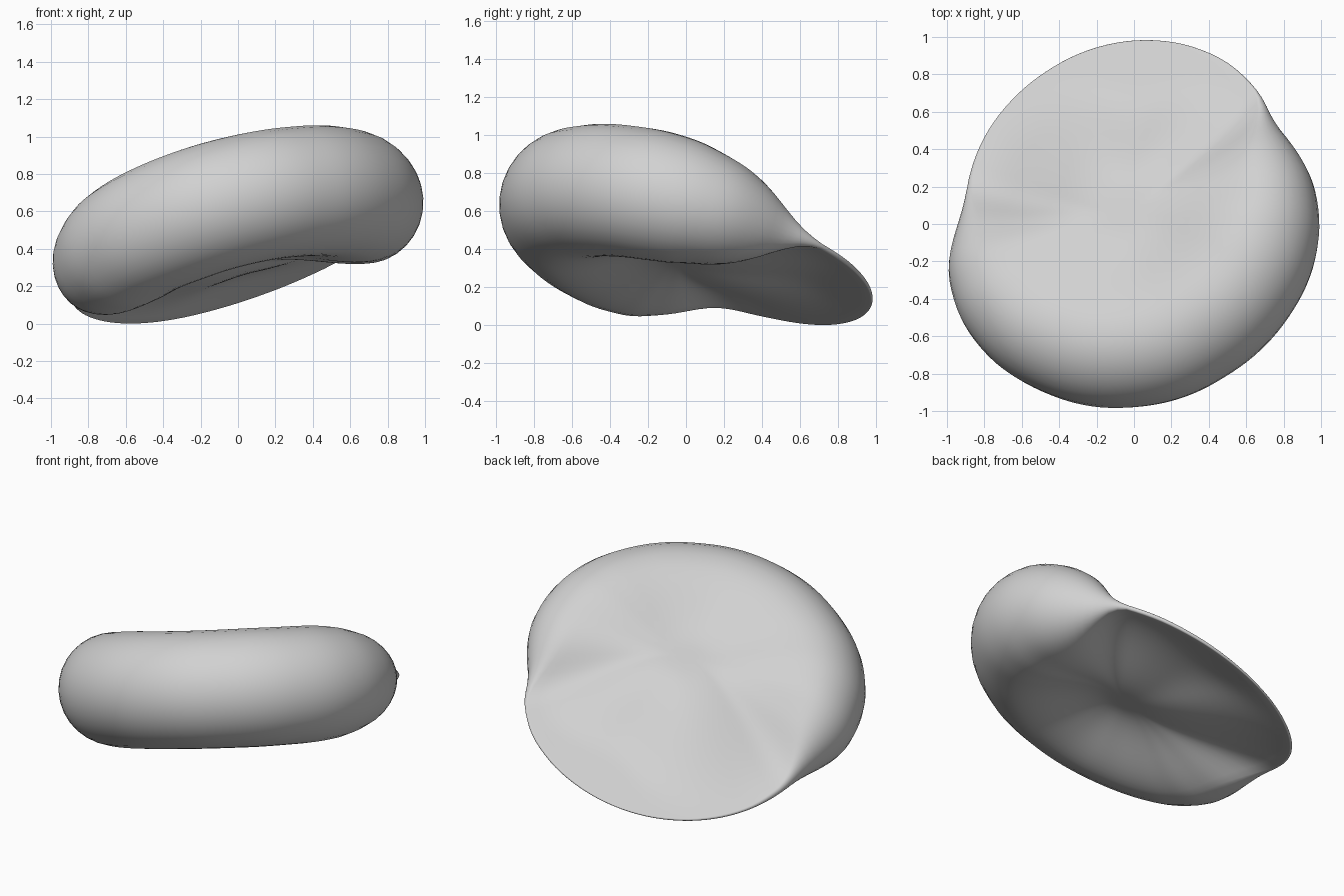
import bpy, bmesh, math
from mathutils import Vector

cube = bpy.data.objects.get("Cube")
if cube:
    bpy.data.objects.remove(cube, do_unlink=True)

SEG, FLAT, ARC = 120, 16, 16
SLOPE_X, SLOPE_Y = 0.27, -0.30            # tilt of the mid-plane
TOP_MID, BOTTOM_MID = 0.22, 0.15          # half thicknesses at the middle
NORMAL = Vector((-SLOPE_X, -SLOPE_Y, 1)).normalized()

# Outline radius by angle in degrees, seen from above
OUTLINE = [(0, .99), (15, .98), (30, .935), (37, .92), (45, .965), (60, 1.0),
           (75, 1.0), (90, .985), (105, .965), (120, .945), (135, .935),
           (150, .93), (165, .92), (172, .915), (180, .94), (195, 1.03),
           (210, 1.06), (225, 1.05), (240, 1.02), (255, 1.0), (270, .975),
           (285, .96), (300, .945), (315, .95), (330, .96), (345, .98), (360, .99)]
# Radius of the rounded edge: fat roll in front, thin brim behind
ROLL = [(0, .33), (20, .27), (30, .21), (37, .12), (44, .015), (100, .006),
        (150, .012), (166, .03), (172, .08), (180, .18), (195, .29), (210, .33),
        (240, .345), (315, .35), (345, .345), (360, .33)]


def lookup(table, angle):
    for (a0, v0), (a1, v1) in zip(table, table[1:]):
        if a0 <= angle <= a1:
            return v0 + (v1 - v0) * (angle - a0) / (a1 - a0)


def smooth_lookup(table, angle):
    # Average over a few degrees to round off the corners
    return sum(lookup(table, (angle + d) % 360) for d in (-4, -2, 0, 2, 4)) / 5


def bump(angle, centre, width):
    return math.exp(-((angle - centre) / width) ** 2)


def profile(angle):
    """Section from the top middle, round the edge, to the bottom middle."""
    t = math.radians(angle)
    c, s = math.cos(t), math.sin(t)
    along = Vector((c, s, SLOPE_X * c + SLOPE_Y * s))
    out = along.normalized()
    roll = smooth_lookup(ROLL, angle)
    core = smooth_lookup(OUTLINE, angle) - roll
    sag = Vector((0, 0, -0.085 * bump(angle, 125, 55)))   # brim droops
    thin_from = 1 - 0.25 * bump(angle, 88, 28)            # brim becomes a sheet

    def flat(f, mid, sign):
        g = min(max((f - 0.12) / (thin_from - 0.12), 0), 1)
        height = mid + (roll - mid) * g * g * (3 - 2 * g)
        return along * core * f + NORMAL * height * sign + sag * f * f

    pts = [flat(i / FLAT, TOP_MID, 1) for i in range(1, FLAT)]
    for i in range(ARC + 1):
        p = math.pi * (0.5 - i / ARC)
        pts.append(along * core + (out * math.cos(p) + NORMAL * math.sin(p)) * roll + sag)
    pts += [flat(i / FLAT, BOTTOM_MID, -1) for i in range(FLAT - 1, 0, -1)]
    return pts


# Puffed body with its thin brim, as one closed skin
bm = bmesh.new()
rows = [[bm.verts.new(p) for p in profile(360 * i / SEG)] for i in range(SEG)]
top = bm.verts.new(NORMAL * TOP_MID)
bottom = bm.verts.new(-NORMAL * BOTTOM_MID)
for i, a in enumerate(rows):
    b = rows[(i + 1) % SEG]
    bm.faces.new((top, a[0], b[0]))
    bm.faces.new((bottom, b[-1], a[-1]))
    for j in range(len(a) - 1):
        bm.faces.new((a[j], a[j + 1], b[j + 1], b[j]))
bmesh.ops.recalc_face_normals(bm, faces=bm.faces[:])

# Stand it on the ground, centred
low = Vector([min(v.co[k] for v in bm.verts) for k in range(3)])
high = Vector([max(v.co[k] for v in bm.verts) for k in range(3)])
origin = Vector(((low.x + high.x) / 2, (low.y + high.y) / 2, low.z))
bmesh.ops.translate(bm, verts=bm.verts[:], vec=-origin)

mesh = bpy.data.meshes.new("puffed_body")
bm.to_mesh(mesh)
bm.free()
body = bpy.data.objects.new("puffed_body", mesh)
bpy.context.collection.objects.link(body)

# Plain light grey
GREY = (0.64, 0.64, 0.64, 1)
grey = bpy.data.materials.new("light_grey")
grey.use_nodes = True
grey.diffuse_color = GREY
grey.node_tree.nodes["Principled BSDF"].inputs["Base Color"].default_value = GREY
mesh.materials.append(grey)

bpy.ops.object.select_all(action='DESELECT')
body.select_set(True)
bpy.context.view_layer.objects.active = body
bpy.ops.object.shade_smooth_by_angle(angle=math.radians(40))
